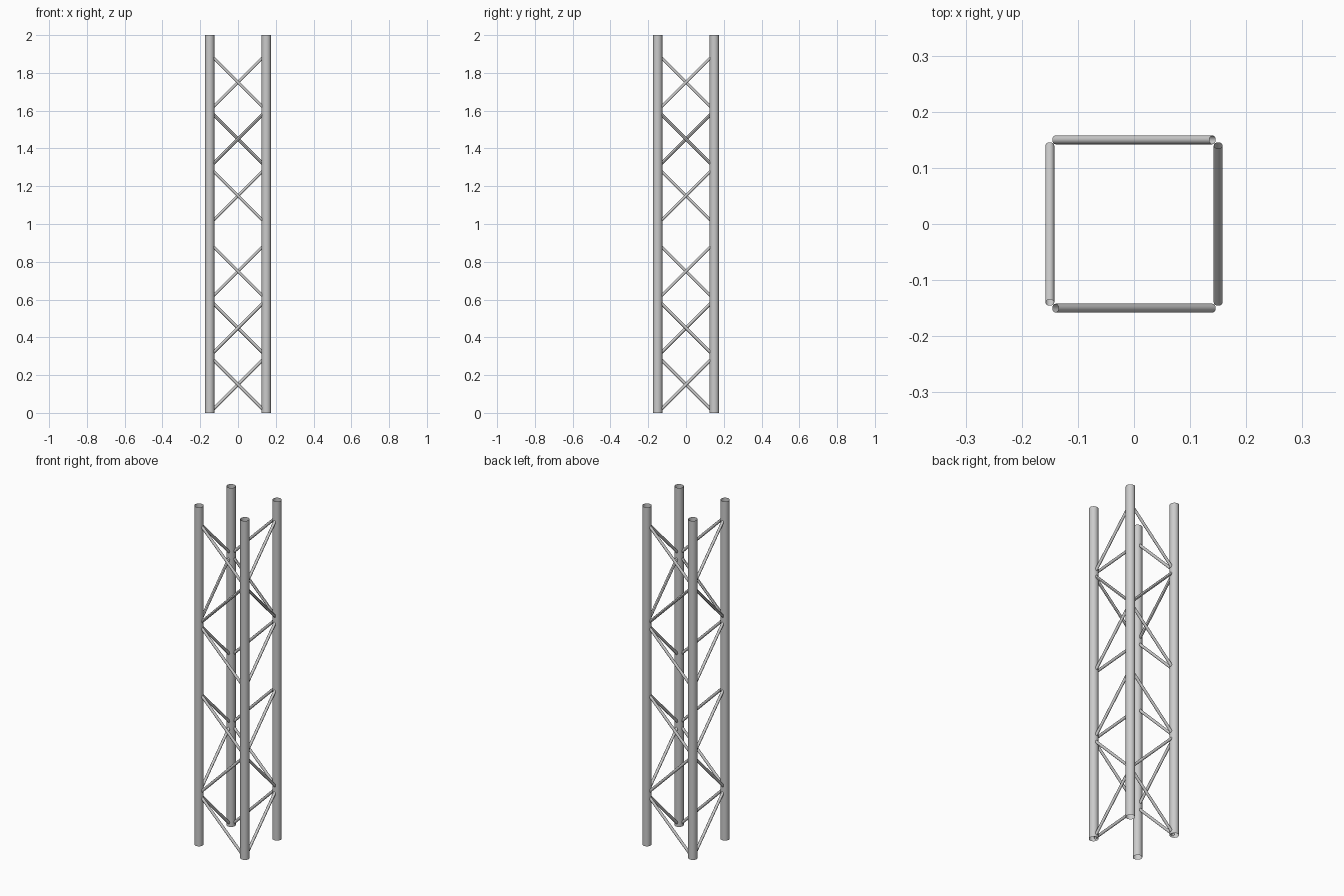
import bpy
from mathutils import Vector

if "Cube" in bpy.data.objects:
    bpy.data.objects.remove(bpy.data.objects["Cube"])

HALF = 0.15      # chord axis offset from centre
CHORD_R = 0.025
BRACE_R = 0.008
REACH = 0.14     # half the horizontal and vertical run of a brace


def tube(name, a, b, radius, sides):
    """Open-ended tube between two points."""
    a, b = Vector(a), Vector(b)
    d = b - a
    bpy.ops.mesh.primitive_cylinder_add(
        vertices=sides, radius=radius, depth=d.length, end_fill_type='NOTHING',
        location=(a + b) / 2, rotation=d.to_track_quat('Z', 'Y').to_euler())
    ob = bpy.context.object
    ob.name = name
    bpy.ops.object.shade_smooth_by_angle()
    return ob


# four main chords
for sx in (-1, 1):
    for sy in (-1, 1):
        tube("main_chord", (sx * HALF, sy * HALF, 0), (sx * HALF, sy * HALF, 2),
             CHORD_R, 24)

# zigzag braces: two stacked sections, three panels each, one diagonal per face
for section in range(2):
    for panel in range(3):
        zc = section + 0.15 + 0.3 * panel
        flip = -1 if panel % 2 else 1
        for s in (-1, 1):
            dz = REACH * s * flip
            # front and back faces
            tube("cross_brace", (-REACH, s * HALF, zc - dz),
                 (REACH, s * HALF, zc + dz), BRACE_R, 12)
            # left and right faces
            tube("side_brace", (s * HALF, -REACH, zc - dz),
                 (s * HALF, REACH, zc + dz), BRACE_R, 12)
